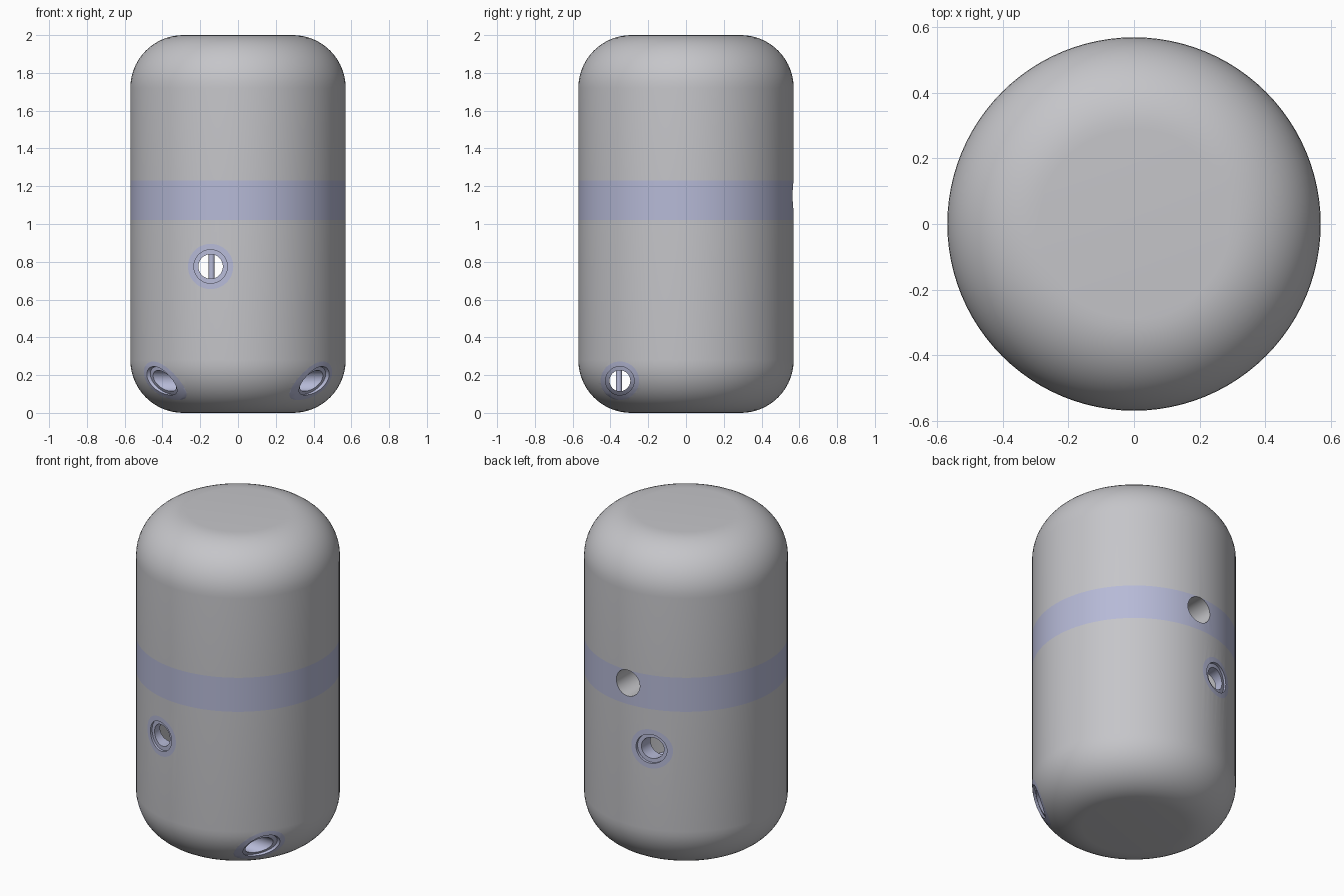
import bpy, bmesh, math
from mathutils import Matrix, Vector

cube = bpy.data.objects.get("Cube")
if cube:
    bpy.data.objects.remove(cube, do_unlink=True)

RADIUS, HEIGHT, CORNER = 0.57, 2.0, 0.28
BAND_LOW, BAND_HIGH = 1.02, 1.23


def material(name, colour):
    m = bpy.data.materials.new(name)
    m.use_nodes = True
    m.diffuse_color = (*colour, 1)
    bsdf = m.node_tree.nodes["Principled BSDF"]
    bsdf.inputs["Base Color"].default_value = (*colour, 1)
    bsdf.inputs["Roughness"].default_value = 0.6
    return m


shell_grey = material("shell grey", (0.56, 0.56, 0.585))
pale_blue = material("pale blue grey", (0.47, 0.49, 0.68))


def lathe(name, profile, mat, closed=False, steps=48, matrix=Matrix()):
    """Spin an (r, z) profile round z, then place it."""
    bm = bmesh.new()
    verts = [bm.verts.new((r, 0, z)) for r, z in profile]
    pairs = list(zip(verts, verts[1:]))
    if closed:
        pairs.append((verts[-1], verts[0]))
    edges = [bm.edges.new(p) for p in pairs]
    bmesh.ops.spin(bm, geom=verts + edges, cent=(0, 0, 0), axis=(0, 0, 1),
                   angle=math.tau, steps=steps)
    bmesh.ops.remove_doubles(bm, verts=bm.verts, dist=1e-5)
    bmesh.ops.recalc_face_normals(bm, faces=bm.faces)
    bm.transform(matrix)
    mesh = bpy.data.meshes.new(name)
    bm.to_mesh(mesh)
    bm.free()
    mesh.materials.append(mat)
    ob = bpy.data.objects.new(name, mesh)
    bpy.context.collection.objects.link(ob)
    return ob


def capsule(name, inset=0.0, mat=shell_grey):
    """The tank form, shrunk by an inset."""
    c, flat = CORNER - inset, RADIUS - CORNER
    arc = [math.radians(90 * i / 14) for i in range(15)]
    low = [(flat + c * math.sin(a), CORNER - c * math.cos(a)) for a in arc]
    high = [(r, HEIGHT - z) for r, z in reversed(low)]
    side = [(RADIUS - inset, z) for z in (BAND_LOW, BAND_HIGH)]
    profile = [(0, inset)] + low + side + high + [(0, HEIGHT - inset)]
    return lathe(name, profile, mat, steps=96)


def activate(ob):
    bpy.ops.object.select_all(action='DESELECT')
    ob.select_set(True)
    bpy.context.view_layer.objects.active = ob


def boolean(ob, tool, operation):
    mod = ob.modifiers.new("cut", 'BOOLEAN')
    mod.operation, mod.object, mod.solver = operation, tool, 'EXACT'
    activate(ob)
    bpy.ops.object.modifier_apply(modifier=mod.name)
    bpy.data.objects.remove(tool, do_unlink=True)


def smooth(ob):
    activate(ob)
    bpy.ops.object.shade_smooth_by_angle(angle=math.radians(30))


def aim(origin, direction):
    turn = Vector((0, 0, 1)).rotation_difference(Vector(direction))
    return Matrix.Translation(origin) @ turn.to_matrix().to_4x4()


def ring(name, inner, outer, start, inset, place):
    """A tube trimmed to the curved surface of the tank."""
    ob = lathe(name, [(inner, start), (outer, start), (outer, 0.8), (inner, 0.8)],
               pale_blue, closed=True, matrix=place)
    boolean(ob, capsule("trim", inset), 'INTERSECT')
    smooth(ob)


# Hollow tank
body = capsule("tank_shell")
boolean(body, capsule("hollow", 0.05), 'DIFFERENCE')

# Ports: name, origin, direction, outer radius, depth where the tube starts
ports = [
    ("front_port", (-0.145, 0, 0.775), (0, -1, 0), 0.12, 0.46),
    ("back_port", (-0.145, 0, 0.775), (0, 1, 0), 0.12, 0.46),
    ("lower_left_port", (0, -0.35, 0.17), (1, 0, 0), 0.102, 0.25),
    ("lower_right_port", (0, -0.35, 0.17), (-1, 0, 0), 0.102, 0.25),
]
for name, origin, direction, radius, start in ports:
    place = aim(origin, direction)
    hole = lathe("hole", [(0, 0.1), (radius, 0.1), (radius, 0.8), (0, 0.8)],
                 pale_blue, matrix=place)
    boolean(body, hole, 'DIFFERENCE')
    ring(name + "_collar", radius * 0.74, radius, start, 0, place)
    ring(name + "_sleeve", radius * 0.54, radius * 0.74, start, 0.015, place)

# Blind sensor pocket at the back
pocket_place, r = aim((0, 0, 1.15), (0, 1, 0)), 0.08
hole = lathe("hole", [(0, 0.3), (r, 0.3), (r, 0.8), (0, 0.8)], shell_grey,
             matrix=pocket_place)
boolean(body, hole, 'DIFFERENCE')
pocket = lathe("sensor_pocket",
               [(0, 0.3), (r + 0.01, 0.3), (r + 0.01, 0.53), (r, 0.53), (r, 0.32), (0, 0.32)],
               shell_grey, matrix=pocket_place)
smooth(pocket)

# Painted band round the outside
body.data.materials.clear()
body.data.materials.append(shell_grey)
body.data.materials.append(pale_blue)
for face in body.data.polygons:
    c = face.center
    outside = math.hypot(c.x, c.y) > RADIUS - 0.02
    face.material_index = int(outside and BAND_LOW < c.z < BAND_HIGH)
smooth(body)

# Upright pipe inside the tank
pipe = lathe("inner_pipe", [(0, 0.04), (0.016, 0.04), (0.016, 1.9), (0, 1.9)],
             pale_blue, steps=16, matrix=Matrix.Translation((-0.14, -0.355, 0)))
smooth(pipe)
